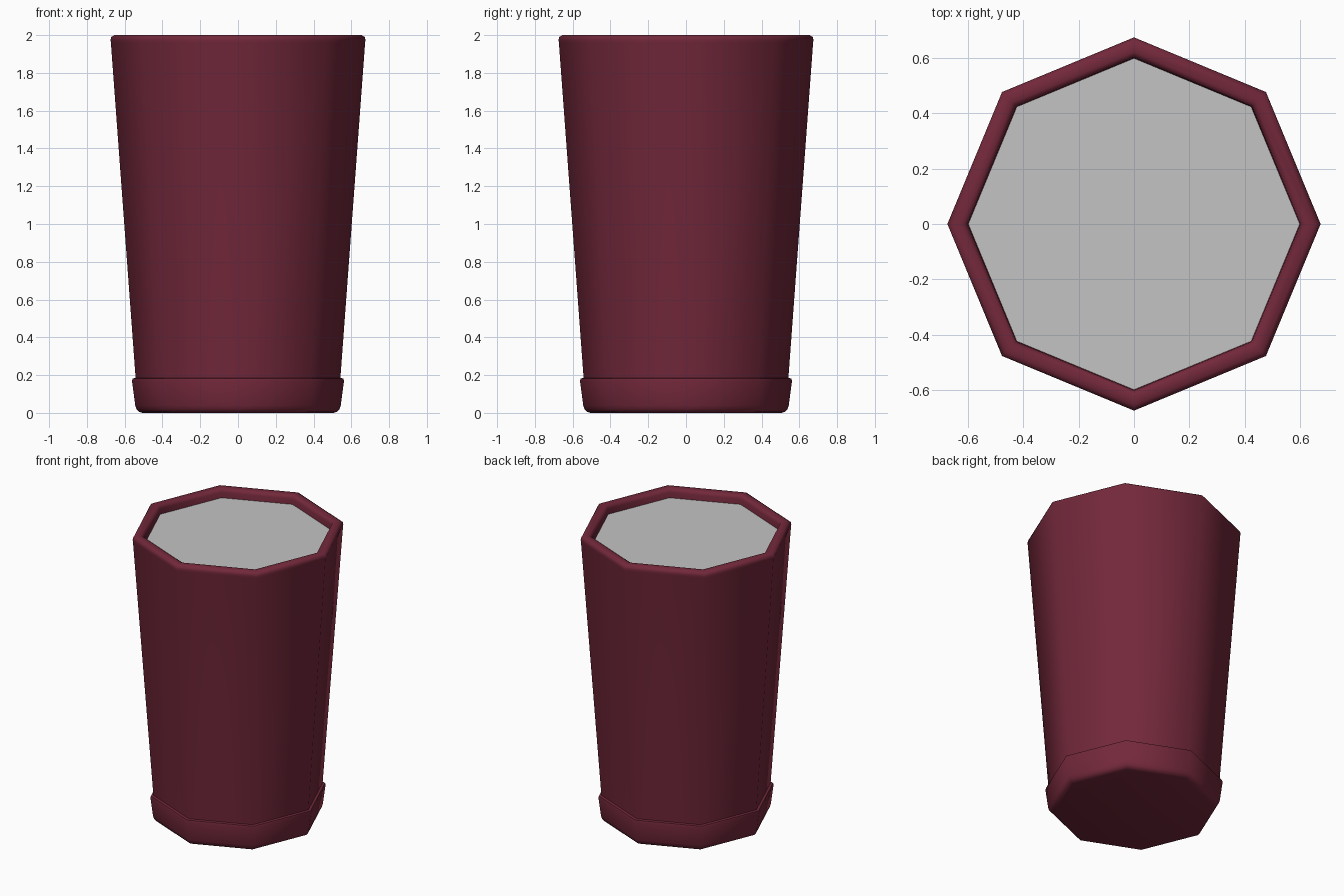
import bpy, bmesh, math

if "Cube" in bpy.data.objects:
    bpy.data.objects.remove(bpy.data.objects["Cube"])

SIDES = 8


def material(name, rgb):
    m = bpy.data.materials.new(name)
    m.diffuse_color = (*rgb, 1.0)
    m.use_nodes = True
    m.node_tree.nodes["Principled BSDF"].inputs["Base Color"].default_value = m.diffuse_color
    return m


burgundy = material("burgundy", (0.17, 0.021, 0.043))
grey = material("light grey", (0.55, 0.55, 0.55))


def lathe(name, profile, mat, cap_bottom=False, cap_top=False):
    """Turn an (r, z) outline into an eight-sided solid, corners on the axes."""
    bm = bmesh.new()
    rings = []
    for r, z in profile:
        rings.append([bm.verts.new((r * math.cos(math.tau * i / SIDES),
                                    r * math.sin(math.tau * i / SIDES), z))
                      for i in range(SIDES)])
    for a, b in zip(rings, rings[1:]):
        for i in range(SIDES):
            j = (i + 1) % SIDES
            bm.faces.new((a[i], a[j], b[j], b[i]))
    if cap_bottom:
        bm.faces.new(rings[0][::-1])
    if cap_top:
        bm.faces.new(rings[-1])
    mesh = bpy.data.meshes.new(name)
    bm.to_mesh(mesh)
    bm.free()
    mesh.materials.append(mat)
    ob = bpy.data.objects.new(name, mesh)
    bpy.context.collection.objects.link(ob)
    bpy.ops.object.select_all(action='DESELECT')
    ob.select_set(True)
    bpy.context.view_layer.objects.active = ob
    bpy.ops.object.shade_smooth_by_angle(angle=math.radians(60))
    return ob


# Tapered wall with rounded rim, turning in and down to the fill
lathe("cup_wall", [(0.541, 0.17), (0.673, 1.96), (0.675, 1.975), (0.671, 1.99),
                   (0.655, 2.0), (0.622, 2.0), (0.608, 1.992), (0.602, 1.975),
                   (0.598, 1.92)], burgundy)

# Thicker foot band with rounded lower edge and a small ledge on top
lathe("foot_band", [(0.505, 0.0), (0.525, 0.006), (0.538, 0.02), (0.544, 0.04),
                    (0.561, 0.168), (0.558, 0.182), (0.535, 0.187)],
      burgundy, cap_bottom=True)

# Flat grey surface just below the rim
lathe("cup_fill", [(0.60, 1.934), (0.60, 1.938)], grey, cap_bottom=True, cap_top=True)
